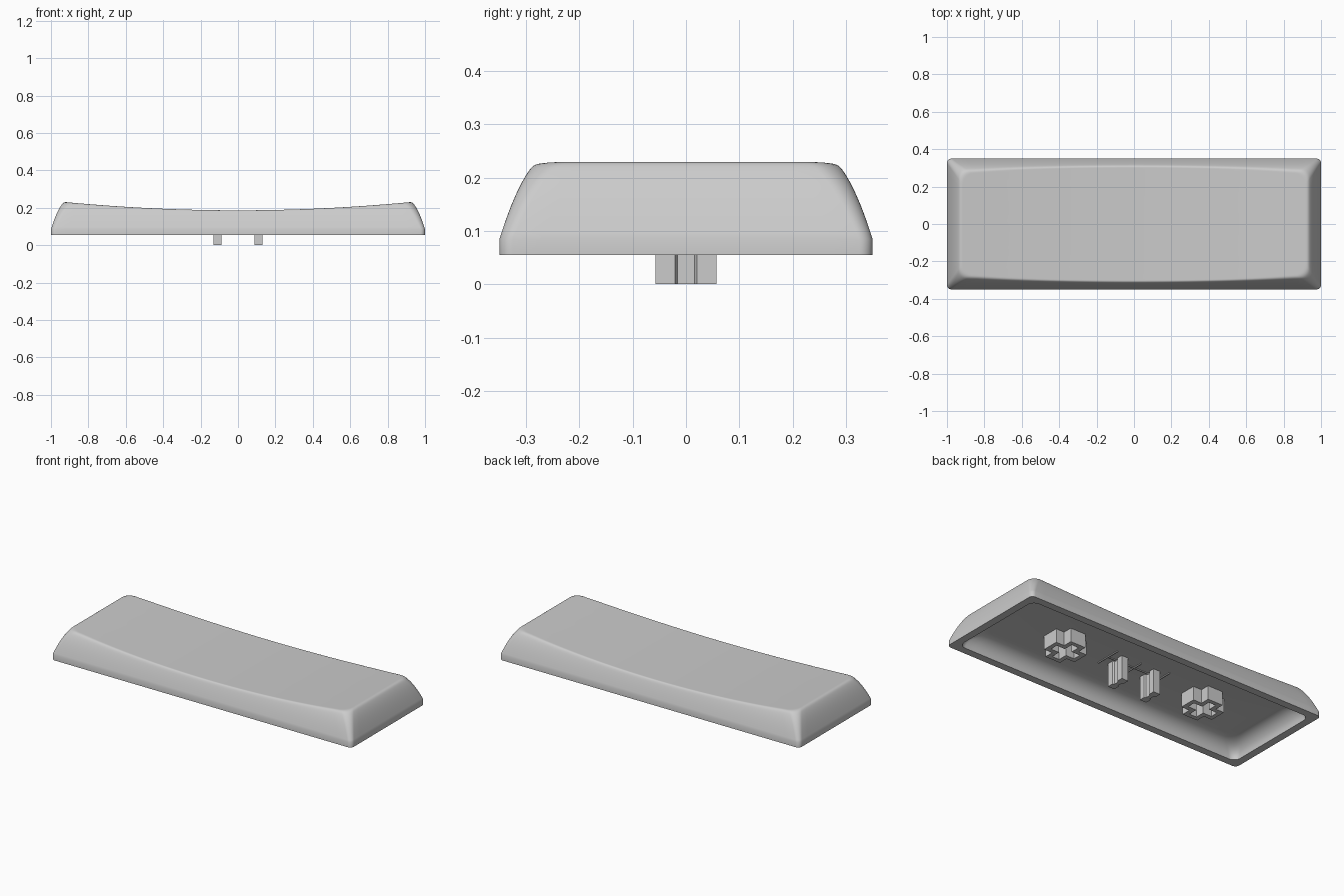
import bpy, bmesh, math

old = bpy.data.objects.get("Cube")
if old:
    bpy.data.objects.remove(old, do_unlink=True)

grey = bpy.data.materials.new("plain grey")
grey.use_nodes = True
grey.diffuse_color = (0.6, 0.6, 0.6, 1)
grey.node_tree.nodes["Principled BSDF"].inputs["Base Color"].default_value = (0.6, 0.6, 0.6, 1)

HALF_X, HALF_Y = 1.0, 0.35
RIM, SKIRT, CEILING = 0.055, 0.085, 0.14


def add_object(name, bm):
    bmesh.ops.recalc_face_normals(bm, faces=bm.faces)
    mesh = bpy.data.meshes.new(name)
    bm.to_mesh(mesh)
    bm.free()
    mesh.materials.append(grey)
    obj = bpy.data.objects.new(name, mesh)
    bpy.context.collection.objects.link(obj)
    return obj


def rounded_rect(inset):
    """Rounded rectangle with a fixed point count, set in from the outline."""
    hx, hy = HALF_X - inset, HALF_Y - inset
    r = min(0.025 + 0.4 * inset, hy)
    points = []
    corners = [(1, 1), (-1, 1), (-1, -1), (1, -1)]
    for i, (sx, sy) in enumerate(corners):
        cx, cy = sx * (hx - r), sy * (hy - r)
        arc = [(cx + r * math.cos(a), cy + r * math.sin(a))
               for a in (math.pi / 2 * (i + k / 8) for k in range(9))]
        points += arc
        # subdivide the straight side that leads to the next corner
        nx, ny = corners[(i + 1) % 4]
        end_x, end_y = nx * (hx - r), ny * (hy - r)
        if i % 2 == 0:
            end_y += sy * r
        else:
            end_x += sx * r
        steps = 32 if i % 2 == 0 else 12
        x0, y0 = arc[-1]
        points += [(x0 + (end_x - x0) * k / steps, y0 + (end_y - y0) * k / steps)
                   for k in range(1, steps)]
    return points


def top_height(x, inset):
    """Curved side blended softly into the dished top."""
    d = min(inset, 0.09)
    side = SKIRT + 3.2 * d - 16 * d * d + 2 * (inset - d)
    dish = 0.186 + 0.043 * (x / 0.91) ** 2
    blend = 0.012
    h = max(blend - abs(side - dish), 0) / blend
    return min(side, dish) - h * h * blend / 4


# Keycap shell: outer skin, rim and cavity as one loft of rings
bm = bmesh.new()
rings = []


def add_ring(inset, height):
    rings.append([bm.verts.new((x, y, height(x))) for x, y in rounded_rect(inset)])


# cavity wall, from the ceiling edge out to the rim
for k in range(9):
    a = math.pi / 2 * k / 8
    add_ring(0.045 + 0.09 * (1 - math.sin(a)),
             lambda x: RIM + (CEILING - RIM) * math.cos(a))
add_ring(0, lambda x: RIM)
add_ring(0, lambda x: SKIRT)
# sides and top
insets = [0.004 * k for k in range(1, 30)] + [0.15, 0.2, 0.25, 0.3, HALF_Y]
for inset in insets:
    add_ring(inset, lambda x: top_height(x, inset))
for lower, upper in zip(rings, rings[1:]):
    for i in range(len(lower)):
        j = (i + 1) % len(lower)
        bm.faces.new((lower[i], lower[j], upper[j], upper[i]))
bm.faces.new(rings[0])
bmesh.ops.remove_doubles(bm, verts=bm.verts, dist=0.0002)
shell = add_object("keycap_shell", bm)
bpy.ops.object.select_all(action='DESELECT')
shell.select_set(True)
bpy.context.view_layer.objects.active = shell
bpy.ops.object.shade_smooth_by_angle(angle=math.radians(35))


def prism(name, outline, x, bottom, top, hole=None):
    """Upright prism; an optional hole has as many points as the outline."""
    bm = bmesh.new()

    def loop(points, z):
        return [bm.verts.new((px + x, py, z)) for px, py in points]

    loops = [loop(outline, top), loop(outline, bottom)]
    if hole:
        loops += [loop(hole, bottom), loop(hole, top)]
    for a, b in zip(loops, loops[1:]):
        for i in range(len(a)):
            j = (i + 1) % len(a)
            bm.faces.new((a[i], a[j], b[j], b[i]))
    if not hole:
        bm.faces.new(loops[0])
        bm.faces.new(loops[-1])
    return add_object(name, bm)


def plus(l, w):
    quarter = [(l, w), (w, w), (w, l)]
    points = []
    for _ in range(4):
        points += quarter
        quarter = [(-y, x) for x, y in quarter]
    return points


def box_outline(hx, hy):
    return [(hx, hy), (-hx, hy), (-hx, -hy), (hx, -hy)]


# Grooved prong section
half = [(0.022, -0.057), (0.022, -0.021), (0.012, -0.016),
        (0.012, 0.016), (0.022, 0.021), (0.022, 0.057)]
prong = half + [(-x, -y) for x, y in half]

for side, s in (("left", 1), ("right", -1)):
    prism(side + "_prong", prong, s * 0.11, 0, CEILING + 0.01)
    prism(side + "_stabilizer_socket", plus(0.105, 0.05), s * 0.475,
          0.058, CEILING + 0.005, plus(0.08, 0.024))
    prism(side + "_cross_rib", box_outline(0.003, 0.08), s * 0.18,
          CEILING - 0.006, CEILING + 0.005)

# Thin ribs on the cavity ceiling
prism("long_rib", box_outline(0.18, 0.003), 0, CEILING - 0.006, CEILING + 0.005)
prism("middle_cross_rib", box_outline(0.003, 0.06), 0, CEILING - 0.006, CEILING + 0.005)
